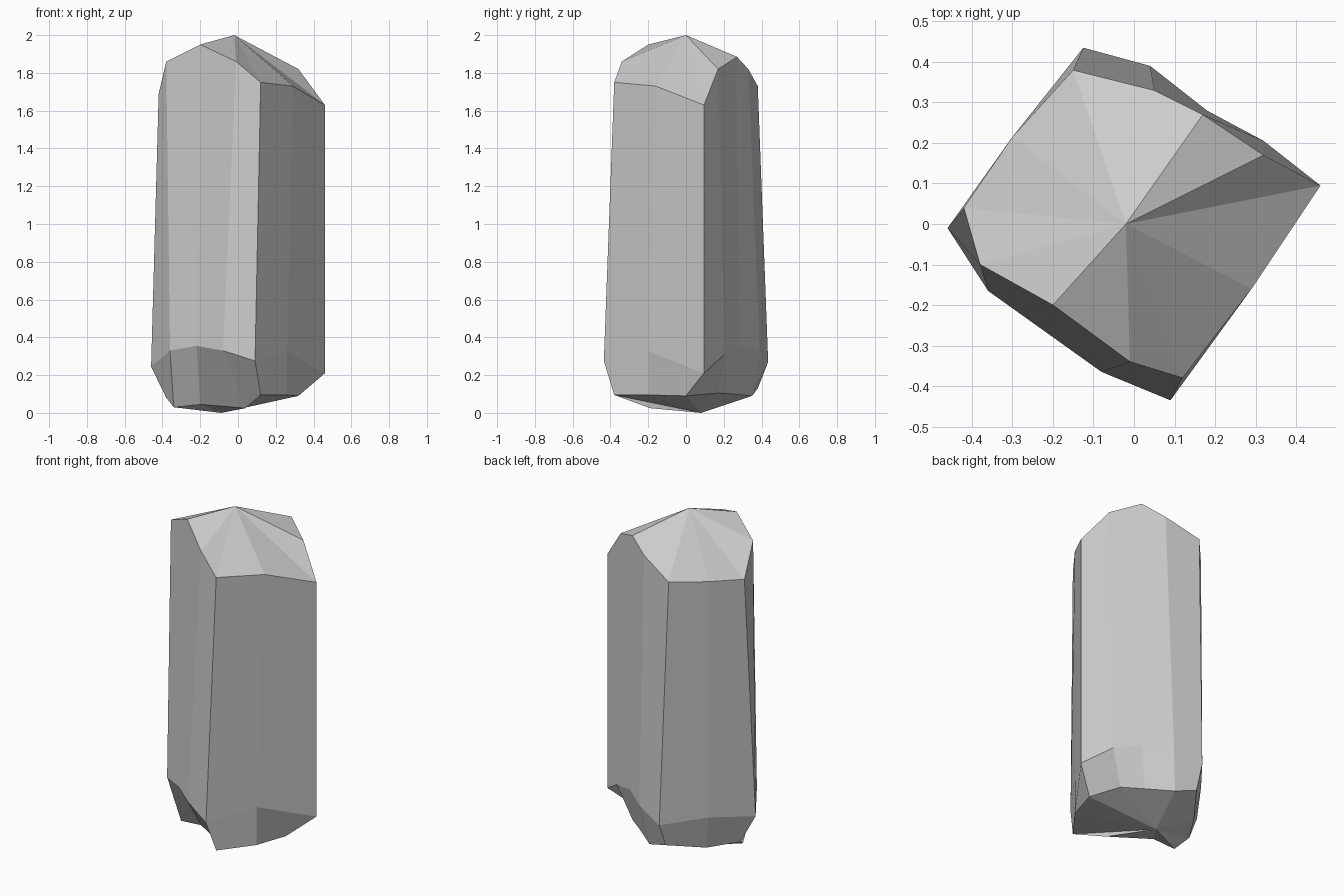
import bpy
import bmesh

# Twelve-point cross-sections, all starting at the left and running counter-clockwise
base_ring = [(-0.38, 0.02, 0.08), (-0.34, -0.06, 0.03), (-0.20, -0.07, 0.045), (0.04, -0.19, 0.025),
             (0.12, -0.38, 0.095), (0.26, -0.195, 0.095), (0.32, 0.0, 0.09), (0.24, 0.17, 0.105),
             (0.13, 0.25, 0.10), (0.0, 0.35, 0.09), (-0.13, 0.38, 0.13), (-0.27, 0.19, 0.08)]
lower_ring = [(-0.46, -0.01, 0.245), (-0.36, -0.165, 0.33), (-0.22, -0.265, 0.355), (-0.08, -0.365, 0.33),
              (0.09, -0.435, 0.275), (0.26, -0.195, 0.325), (0.46, 0.095, 0.21), (0.32, 0.205, 0.31),
              (0.18, 0.28, 0.345), (0.04, 0.39, 0.33), (-0.125, 0.435, 0.27), (-0.30, 0.215, 0.28)]
upper_ring = [(-0.42, 0.04, 1.69), (-0.38, -0.10, 1.86), (-0.20, -0.20, 1.95), (-0.01, -0.34, 1.86),
              (0.12, -0.38, 1.75), (0.29, -0.16, 1.73), (0.46, 0.095, 1.63), (0.32, 0.17, 1.82),
              (0.17, 0.27, 1.885), (0.05, 0.33, 1.82), (-0.15, 0.38, 1.73), (-0.30, 0.215, 1.71)]

bm = bmesh.new()
rings = [[bm.verts.new(p) for p in r] for r in (base_ring, lower_ring, upper_ring)]

# Pillar sides and lower bevel
for a, b in zip(rings, rings[1:]):
    for i in range(12):
        j = (i + 1) % 12
        bm.faces.new((a[i], a[j], b[j], b[i]))

# Faceted peak and underside
for ring, tip in ((rings[0], (-0.09, 0.08, 0.0)), (rings[2], (-0.02, 0.0, 2.0))):
    v = bm.verts.new(tip)
    for i in range(12):
        bm.faces.new((ring[i], ring[(i + 1) % 12], v))

bmesh.ops.recalc_face_normals(bm, faces=bm.faces)
mesh = bpy.data.meshes.new("stone_pillar")
bm.to_mesh(mesh)
bm.free()
bpy.context.collection.objects.link(bpy.data.objects.new("stone_pillar", mesh))
